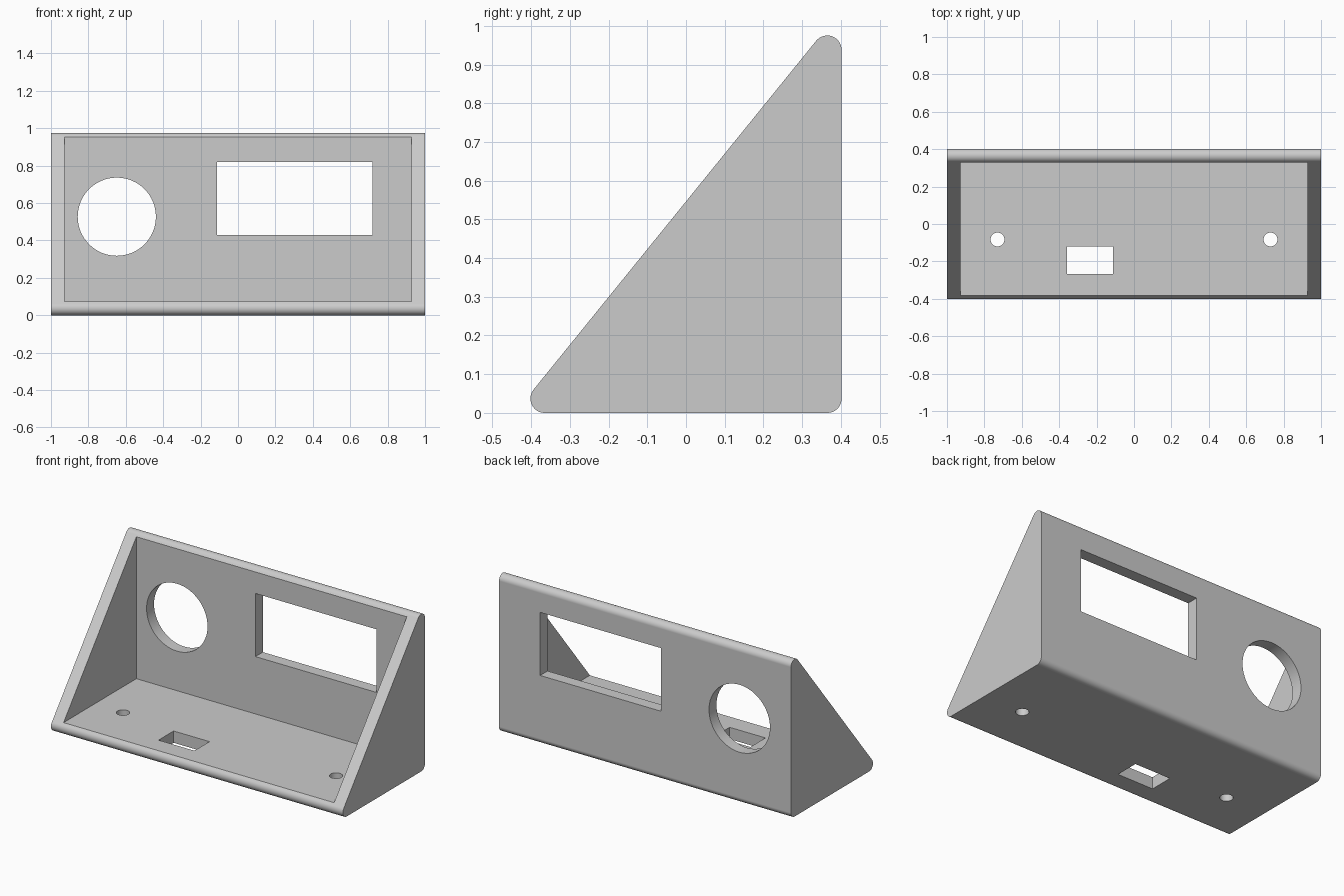
import bpy, bmesh, math
from mathutils import Matrix, Vector

cube = bpy.data.objects.get("Cube")
if cube:
    bpy.data.objects.remove(cube, do_unlink=True)

# Main dimensions
HALF_W, HALF_D, HEIGHT = 1.0, 0.402, 0.975
RADIUS, WALL = 0.037, 0.073

grey = bpy.data.materials.new("light_grey")
grey.use_nodes = True
grey.diffuse_color = (0.6, 0.6, 0.6, 1)
grey.node_tree.nodes["Principled BSDF"].inputs["Base Color"].default_value = (0.6, 0.6, 0.6, 1)


def make_object(name, bm):
    bmesh.ops.recalc_face_normals(bm, faces=bm.faces)
    mesh = bpy.data.meshes.new(name)
    bm.to_mesh(mesh)
    bm.free()
    mesh.materials.append(grey)
    obj = bpy.data.objects.new(name, mesh)
    bpy.context.collection.objects.link(obj)
    return obj


def box(name, low, high):
    low, high = Vector(low), Vector(high)
    bm = bmesh.new()
    bmesh.ops.create_cube(bm, size=1, matrix=Matrix.Translation((low + high) / 2)
                          @ Matrix.Diagonal((*(high - low), 1)))
    return make_object(name, bm)


def cylinder(name, centre, radius, depth, tilt=0):
    bm = bmesh.new()
    bmesh.ops.create_cone(bm, cap_ends=True, segments=64, radius1=radius, radius2=radius, depth=depth,
                          matrix=Matrix.Translation(centre) @ Matrix.Rotation(tilt, 4, "X"))
    return make_object(name, bm)


def rounded_profile(centres, radius, steps=16):
    """Outline of a convex counter-clockwise polygon with arcs about its corners."""
    points = []
    for i, c in enumerate(centres):
        before = c - centres[i - 1]
        after = centres[(i + 1) % len(centres)] - c
        start = math.atan2(before.y, before.x) - math.pi / 2
        turn = (math.atan2(after.y, after.x) - math.pi / 2 - start) % math.tau
        for s in range(steps + 1):
            a = start + turn * s / steps
            points.append((c.x + radius * math.cos(a), c.y + radius * math.sin(a)))
    return points


# Wedge-shaped housing: rounded triangle swept along x
edge = HALF_D - RADIUS
corners = [Vector((-edge, RADIUS)), Vector((edge, RADIUS)), Vector((edge, HEIGHT - RADIUS))]
bm = bmesh.new()
outline = [bm.verts.new((-HALF_W, y, z)) for y, z in rounded_profile(corners, RADIUS)]
side = bm.faces.new(outline)
swept = bmesh.ops.extrude_face_region(bm, geom=[side], use_keep_orig=True)
bmesh.ops.translate(bm, vec=(2 * HALF_W, 0, 0),
                    verts=[g for g in swept["geom"] if isinstance(g, bmesh.types.BMVert)])
housing = make_object("wedge_housing", bm)

# Cavity, panel openings, floor slot and screw holes
inner = HALF_W - WALL
cutters = [
    box("cavity_cutter", (-inner, -1, WALL), (inner, HALF_D - WALL, 2)),
    box("display_cutter", (-0.111, 0.2, 0.428), (0.718, 0.6, 0.819)),
    cylinder("round_opening_cutter", (-0.648, HALF_D, 0.527), 0.209, 0.4, math.pi / 2),
    box("floor_slot_cutter", (-0.357, -0.268, -0.2), (-0.111, -0.12, 0.2)),
]
for sx in (-1, 1):
    cutters.append(cylinder("screw_hole_cutter", (sx * 0.73, -0.083, 0), 0.037, 0.4))

bpy.ops.object.select_all(action="DESELECT")
bpy.context.view_layer.objects.active = housing
housing.select_set(True)
for cutter in cutters:
    cutter.hide_render = True
    mod = housing.modifiers.new("cut", "BOOLEAN")
    mod.operation, mod.solver, mod.object = "DIFFERENCE", "EXACT", cutter
    bpy.ops.object.modifier_apply(modifier=mod.name)
    bpy.data.objects.remove(cutter, do_unlink=True)

# Smooth fillets and holes, flat panels
bpy.ops.object.shade_smooth_by_angle(angle=math.radians(30))
weighted = housing.modifiers.new("flat_panels", "WEIGHTED_NORMAL")
weighted.keep_sharp = True
